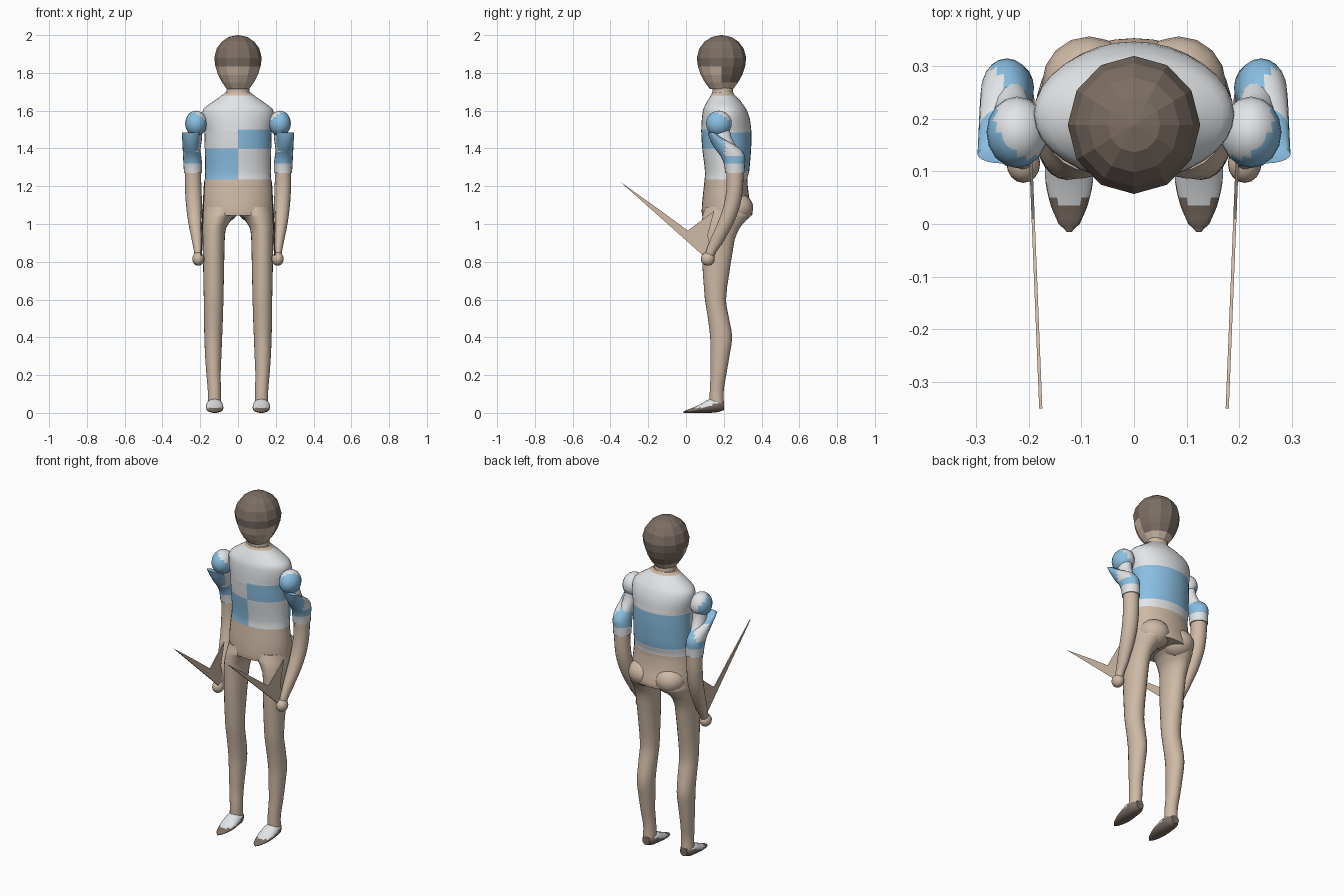
import bpy, bmesh, math
from mathutils import Vector

cube = bpy.data.objects.get("Cube")
if cube:
    bpy.data.objects.remove(cube, do_unlink=True)


def material(name, rgb):
    m = bpy.data.materials.new(name)
    m.use_nodes = True
    color = (*rgb, 1)
    m.diffuse_color = color
    m.node_tree.nodes["Principled BSDF"].inputs["Base Color"].default_value = color
    return m


SKIN, WHITE, BLUE, BROWN = range(4)
MATS = [material("skin", (.62, .49, .38)), material("white_cloth", (.78, .80, .82)),
        material("blue_cloth", (.25, .52, .76)), material("brown_hair_and_leather", (.20, .155, .125))]


def finish(name, bm, rule, side=1, smooth=True):
    """Mirror if needed, colour faces by rule(centre, normal) and shade."""
    bmesh.ops.recalc_face_normals(bm, faces=bm.faces[:])
    for f in bm.faces:
        f.material_index = rule(f.calc_center_median(), f.normal) if callable(rule) else rule
        f.smooth = smooth
    for v in bm.verts:
        v.co.x *= side
    bmesh.ops.recalc_face_normals(bm, faces=bm.faces[:])
    me = bpy.data.meshes.new(name)
    bm.to_mesh(me)
    bm.free()
    for m in MATS:
        me.materials.append(m)
    if smooth:
        me.set_sharp_from_angle(angle=math.radians(50))
    ob = bpy.data.objects.new(name, me)
    bpy.context.collection.objects.link(ob)
    return ob


def spline(keys, steps):
    """Catmull-Rom interpolation through section tuples."""
    out = []
    for i in range(len(keys) - 1):
        a, b, c, d = (keys[min(max(j, 0), len(keys) - 1)] for j in range(i - 1, i + 3))
        for s in range(steps):
            t = s / steps
            out.append([q + .5 * t * (r - p + t * (2*p - 5*q + 4*r - s2 + t * (3*(q - r) + s2 - p)))
                        for p, q, r, s2 in zip(a, b, c, d)])
            out[-1][0] = b[0] + t * (c[0] - b[0])
    return out + [list(keys[-1])]


def loft(name, keys, rule, side=1, segs=24, steps=3, along_y=False, smooth=True):
    """Elliptical sections: (position, x_min, x_max, depth_min, depth_max)."""
    bm = bmesh.new()
    rings = []
    for h, x0, x1, d0, d1 in spline(keys, steps):
        ring = []
        for k in range(segs):
            a = math.tau * k / segs
            x = (x0 + x1) / 2 + (x1 - x0) / 2 * math.cos(a)
            d = (d0 + d1) / 2 + (d1 - d0) / 2 * math.sin(a)
            ring.append(bm.verts.new((x, h, d) if along_y else (x, d, h)))
        rings.append(ring)
    for lo, hi in zip(rings, rings[1:]):
        for k in range(segs):
            n = (k + 1) % segs
            bm.faces.new((lo[k], lo[n], hi[n], hi[k]))
    bm.faces.new(rings[0])
    bm.faces.new(rings[-1])
    return finish(name, bm, rule, side, smooth)


def ball(name, centre, radii, rule, side):
    bm = bmesh.new()
    bmesh.ops.create_uvsphere(bm, u_segments=16, v_segments=12, radius=1)
    for v in bm.verts:
        v.co = Vector(centre) + Vector(p * r for p, r in zip(v.co, radii))
    return finish(name, bm, rule, side)


# Head: faceted ball with hair above the brow and down the back
def head_rule(c, n):
    return BROWN if c.z > 1.835 or (c.y > .2 and c.z > 1.765) else SKIN


head = [(1.87 + dz, -r * .96, r * .96, .188 - r, .188 + r) for dz, r in
        ((-.155, .062), (-.12, .088), (-.08, .11), (-.035, .125), (.01, .131),
         (.06, .117), (.095, .09), (.12, .052), (.13, .003))]
loft("head", head, head_rule, segs=12, steps=1, smooth=False)
loft("neck", [(1.65, -.07, .07, .135, .26), (1.69, -.062, .062, .14, .25),
              (1.76, -.06, .06, .14, .25)], SKIN, segs=12, steps=1)


# Torso: quartered shirt front, single band on the back
def torso_rule(c, n):
    if c.z < 1.235 or c.z > 1.68:
        return SKIN
    if c.y > .215:
        return BLUE if 1.28 < c.z < 1.485 else WHITE
    if c.x > 0:
        return BLUE if 1.4 < c.z < 1.5 else WHITE
    return BLUE if c.z < 1.4 else WHITE


loft("torso", [
    (1.045, -.185, .185, .085, .35), (1.07, -.187, .187, .083, .352),
    (1.14, -.185, .185, .088, .335), (1.235, -.176, .176, .098, .325),
    (1.28, -.174, .174, .1, .335), (1.4, -.176, .176, .086, .345),
    (1.485, -.178, .178, .081, .346), (1.5, -.18, .18, .081, .345),
    (1.56, -.19, .19, .084, .337), (1.61, -.182, .182, .092, .318),
    (1.65, -.13, .13, .112, .29), (1.68, -.088, .088, .13, .262),
    (1.695, -.07, .07, .138, .25)], torso_rule, segs=32)


# Shirt shoulder: pale on top and behind, blue in front and outside
def shoulder_rule(c, n):
    return WHITE if n.z + .7 * n.y - .6 * n.x > .35 else BLUE


def sleeve_rule(c, n):
    if c.z < 1.32:
        return WHITE
    return WHITE if c.x > .25 and .2 < c.y < .29 and c.z > 1.36 else BLUE


def shoe_rule(c, n):
    return WHITE if c.z > .026 + max(0, c.y - .09) * .35 else BROWN


# Flat blade outline as (y, z)
BLADE = ((-.35, 1.225), (-.14, 1.075), (.01, .965), (.15, 1.07),
         (.115, .94), (.14, .84), (.1, .825))

for label, side in (("left", 1), ("right", -1)):
    # Leg, flaring inward at the top to meet the crotch
    loft(label + "_leg", [
        (.05, .09, .16, .125, .2), (.12, .09, .16, .126, .2),
        (.2, .092, .167, .13, .213), (.3, .088, .174, .13, .23),
        (.4, .084, .178, .128, .244), (.5, .08, .18, .116, .228),
        (.6, .077, .181, .1, .212), (.8, .073, .185, .086, .238),
        (.92, .07, .187, .084, .258), (.98, .062, .188, .084, .285),
        (1.03, .03, .187, .086, .325), (1.05, .002, .186, .088, .34),
        (1.09, -.01, .18, .1, .33)], SKIN, side)
    ball(label + "_buttock", (.085, .265, 1.085), (.09, .091, .08), SKIN, side)

    # Pointed shoe
    loft(label + "_shoe", [
        (-.015, .118, .128, .001, .006), (.0, .103, .143, 0, .014),
        (.035, .088, .158, 0, .027), (.08, .078, .168, 0, .048),
        (.125, .079, .169, 0, .073), (.17, .083, .165, .004, .074),
        (.2, .1, .148, .014, .064)], shoe_rule, side, segs=20, along_y=True)

    # Shoulder, folded sleeve and its lining
    ball(label + "_shoulder", (.222, .174, 1.532), (.058, .068, .068), shoulder_rule, side)
    loft(label + "_sleeve_lining", [(1.38, .2, .27, .17, .28), (1.46, .19, .265, .15, .24),
                                    (1.54, .19, .25, .15, .23)], WHITE, side, segs=16)
    loft(label + "_sleeve", [
        (1.27, .19, .286, .208, .31), (1.32, .19, .289, .2, .312),
        (1.36, .195, .291, .183, .313), (1.4, .2, .293, .152, .285),
        (1.44, .203, .295, .13, .22), (1.485, .205, .297, .115, .15)],
        sleeve_rule, side, segs=20, steps=2)

    # Bent forearm and hand
    loft(label + "_forearm", [
        (.83, .19, .23, .1, .148), (.9, .188, .242, .122, .195),
        (1.0, .187, .262, .165, .25), (1.1, .19, .275, .2, .287),
        (1.2, .194, .281, .215, .302), (1.32, .197, .282, .212, .304)], SKIN, side, segs=20)
    ball(label + "_hand", (.21, .115, .815), (.032, .037, .036), SKIN, side)

    # Thin forked blade held in the hand
    bm = bmesh.new()
    face = bm.faces.new([bm.verts.new((.174 + (y + .35) * .04, y, z)) for y, z in BLADE])
    grown = bmesh.ops.extrude_face_region(bm, geom=[face], use_keep_orig=True)["geom"]
    for v in grown:
        if isinstance(v, bmesh.types.BMVert):
            v.co.x += .006
    finish(label + "_blade", bm, SKIN, side, smooth=False)
